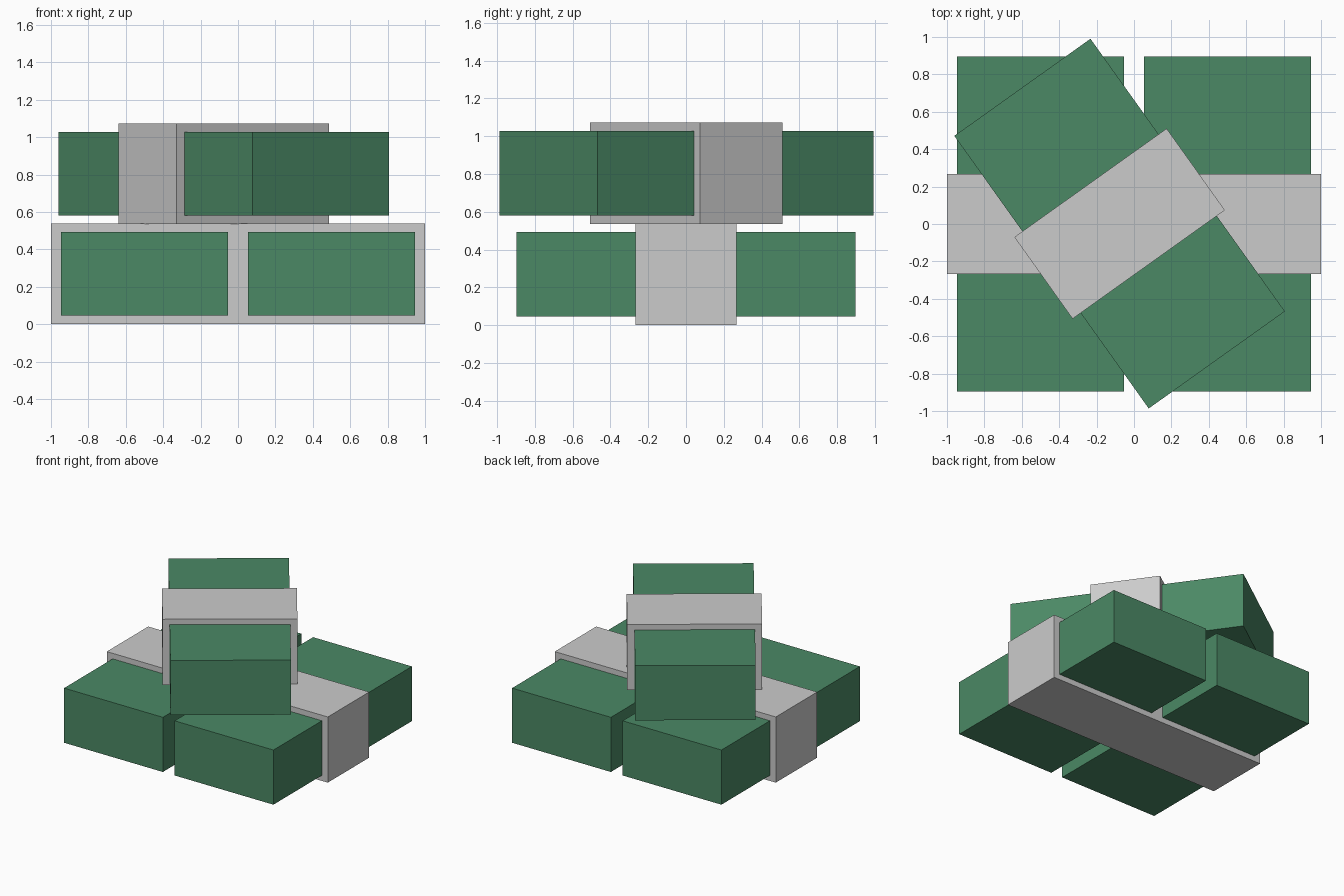
import bpy
from math import radians

if "Cube" in bpy.data.objects:
    bpy.data.objects.remove(bpy.data.objects["Cube"])

green = bpy.data.materials.new("green")
green.diffuse_color = (0.07, 0.25, 0.13, 1)
green.use_nodes = True
green.node_tree.nodes["Principled BSDF"].inputs["Base Color"].default_value = green.diffuse_color


def box(name, size, loc, angle=0, mat=None):
    bpy.ops.mesh.primitive_cube_add(size=1, location=loc, rotation=(0, 0, radians(angle)))
    ob = bpy.context.object
    ob.name = name
    ob.scale = size
    bpy.ops.object.transform_apply(location=False, rotation=False, scale=True)
    if mat:
        ob.data.materials.append(mat)


# Each bundle is a long green block wrapped by a wider grey band
def bundle(name, x, y, z, angle=0):
    box(name + "_block", (0.894, 1.79, 0.447), (x, y, z), angle, green)
    box(name + "_band", (1.0, 0.536, 0.537), (x, y, z), angle)


# Two bundles side by side on the ground
bundle("lower_left", -0.5, 0, 0.269)
bundle("lower_right", 0.5, 0, 0.269)

# Turned bundle resting on top
bundle("upper", -0.077, 0.002, 0.804, 35.5)
